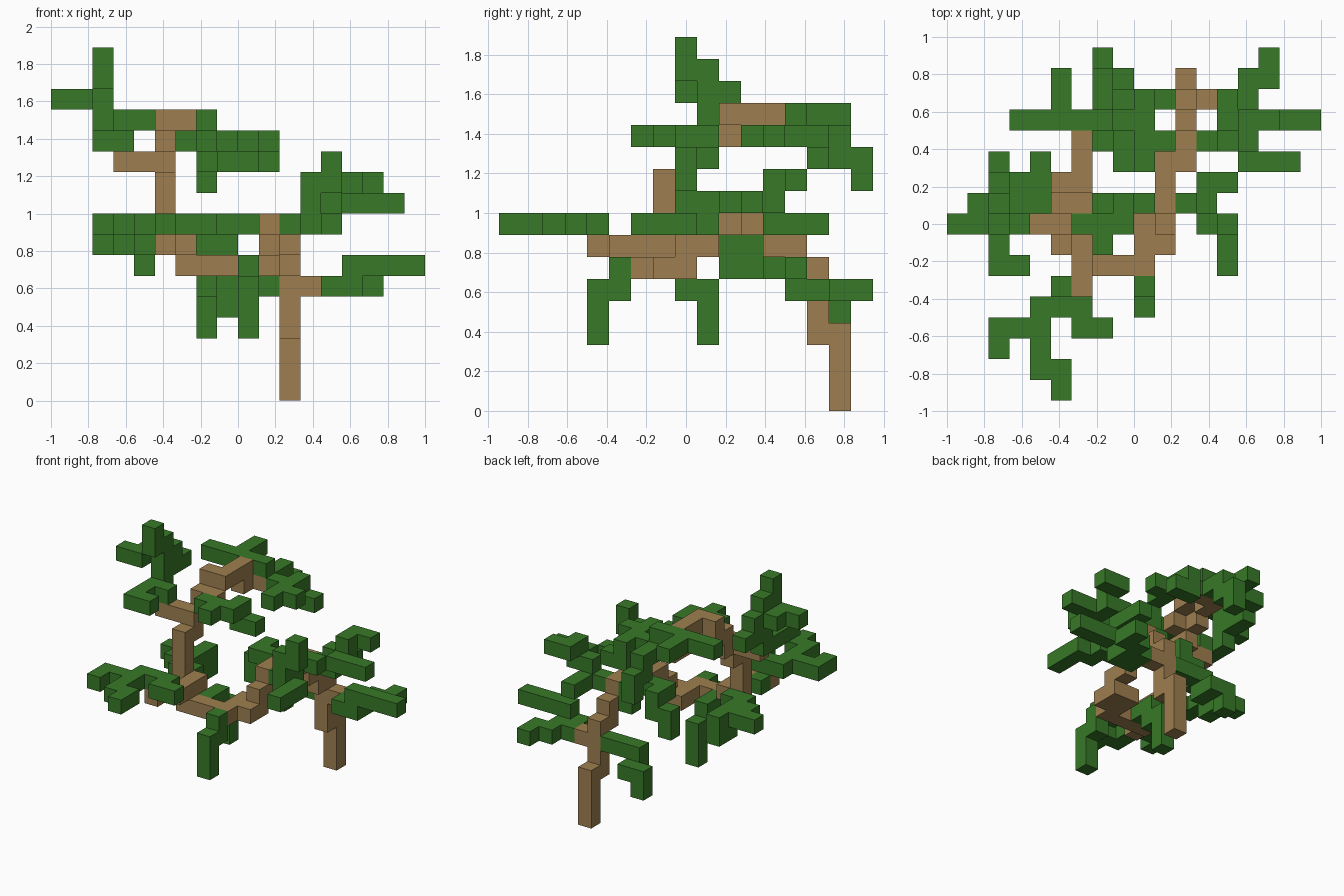
import bpy
import bmesh
from mathutils import Vector

if "Cube" in bpy.data.objects:
    bpy.data.objects.remove(bpy.data.objects["Cube"], do_unlink=True)

UNIT = 1 / 9
ORIGIN = Vector((-9, -8.5, 0))
# Steps: east, west, north (back), south (front), up, down
STEPS = {"e": (1, 0, 0), "w": (-1, 0, 0), "n": (0, 1, 0),
         "s": (0, -1, 0), "u": (0, 0, 1), "d": (0, 0, -1)}


def material(name, colour):
    mat = bpy.data.materials.new(name)
    mat.use_nodes = True
    mat.diffuse_color = (*colour, 1)
    bsdf = mat.node_tree.nodes["Principled BSDF"]
    bsdf.inputs["Base Color"].default_value = (*colour, 1)
    bsdf.inputs["Roughness"].default_value = 0.9
    return mat


def grow(start, moves):
    """Walk block by block; brackets make a side shoot."""
    here, cells, stack = tuple(start), {tuple(start)}, []
    for move in moves:
        if move == "[":
            stack.append(here)
        elif move == "]":
            here = stack.pop()
        elif move in STEPS:
            here = tuple(a + b for a, b in zip(here, STEPS[move]))
            cells.add(here)
    return cells


bark = material("bark brown", (0.345, 0.212, 0.08))
leaf = material("leaf green", (0.039, 0.19, 0.021))

PARTS = [
    # Winding trunk with short side stubs
    ("trunk", bark, (11, 15, 0),
     "uuu s uu [e] u s u s u s w s s d s d [w] s w s www u [s] n w uuu n u [ww]"
     " n u [e] n u e nn d n e"),
    ("front_stub", bark, (5, 4, 7), ""),
    # Foliage near the trunk base
    ("base_left_leaves", leaf, (13, 14, 5), "[s e u eee] e n e n"),
    ("base_right_leaves", leaf, (10, 14, 5), "ww d n w d"),
    ("inner_right_leaves", leaf, (9, 11, 8), "w n d w d"),
    ("inner_back_leaves", leaf, (10, 12, 8), "d"),
    # Foliage on the left side
    ("left_front_leaves", leaf, (11, 9, 8),
     "e [s [e s] uu e u] u n e"),
    ("left_back_leaves", leaf, (12, 12, 8), "e [nn] u e [s ee] u n e"),
    # Foliage hanging below the middle of the trunk
    ("hanging_middle_leaves", leaf, (7, 7, 6), "n d n d d"),
    ("hanging_front_leaves", leaf, (9, 5, 6), "d s d d"),
    # Foliage at the front and right
    ("front_leaves", leaf, (5, 4, 8), "[e s e] w s [ww s] ss e s"),
    ("front_joint_leaf", leaf, (5, 5, 7), ""),
    ("right_low_leaves", leaf, (5, 8, 7), "w n [w] n [d] [ww] n d"),
    # Crown
    ("crown_right_leaves", leaf, (3, 8, 12),
     "w [ss e] n u [nn] u [n] [w s w] u s u"),
    ("crown_middle_leaves", leaf, (6, 8, 12), "e [s] e n d e"),
    ("crown_back_bar", leaf, (7, 13, 13), "ww [nn] ww"),
    ("crown_left_leaves", leaf, (8, 13, 12), "e [s [e] s] n d e"),
    ("crown_back_leaves", leaf, (7, 14, 12), "n d n d"),
]

# The left front shoot forks once more toward the front
PARTS.append(("left_tip_leaf", leaf, (13, 6, 8), ""))

grown = [(name, mat, grow(start, moves)) for name, mat, start, moves in PARTS]
occupied = set().union(*(cells for _, _, cells in grown))

for name, mat, cells in grown:
    bm = bmesh.new()
    for cell in sorted(cells):
        centre = ORIGIN + Vector(cell) + Vector((0.5, 0.5, 0.5))
        for step in STEPS.values():
            # Only outer block faces are needed
            if tuple(a + b for a, b in zip(cell, step)) in occupied:
                continue
            normal = Vector(step)
            side = Vector((step[1], step[2], step[0]))
            other = normal.cross(side)
            corners = [(-1, -1), (1, -1), (1, 1), (-1, 1)]
            bm.faces.new([bm.verts.new(
                (centre + (normal + side * a + other * b) / 2) * UNIT)
                for a, b in corners])
    bmesh.ops.remove_doubles(bm, verts=bm.verts, dist=0.001)
    mesh = bpy.data.meshes.new(name)
    bm.to_mesh(mesh)
    bm.free()
    mesh.materials.append(mat)
    bpy.context.collection.objects.link(bpy.data.objects.new(name, mesh))
